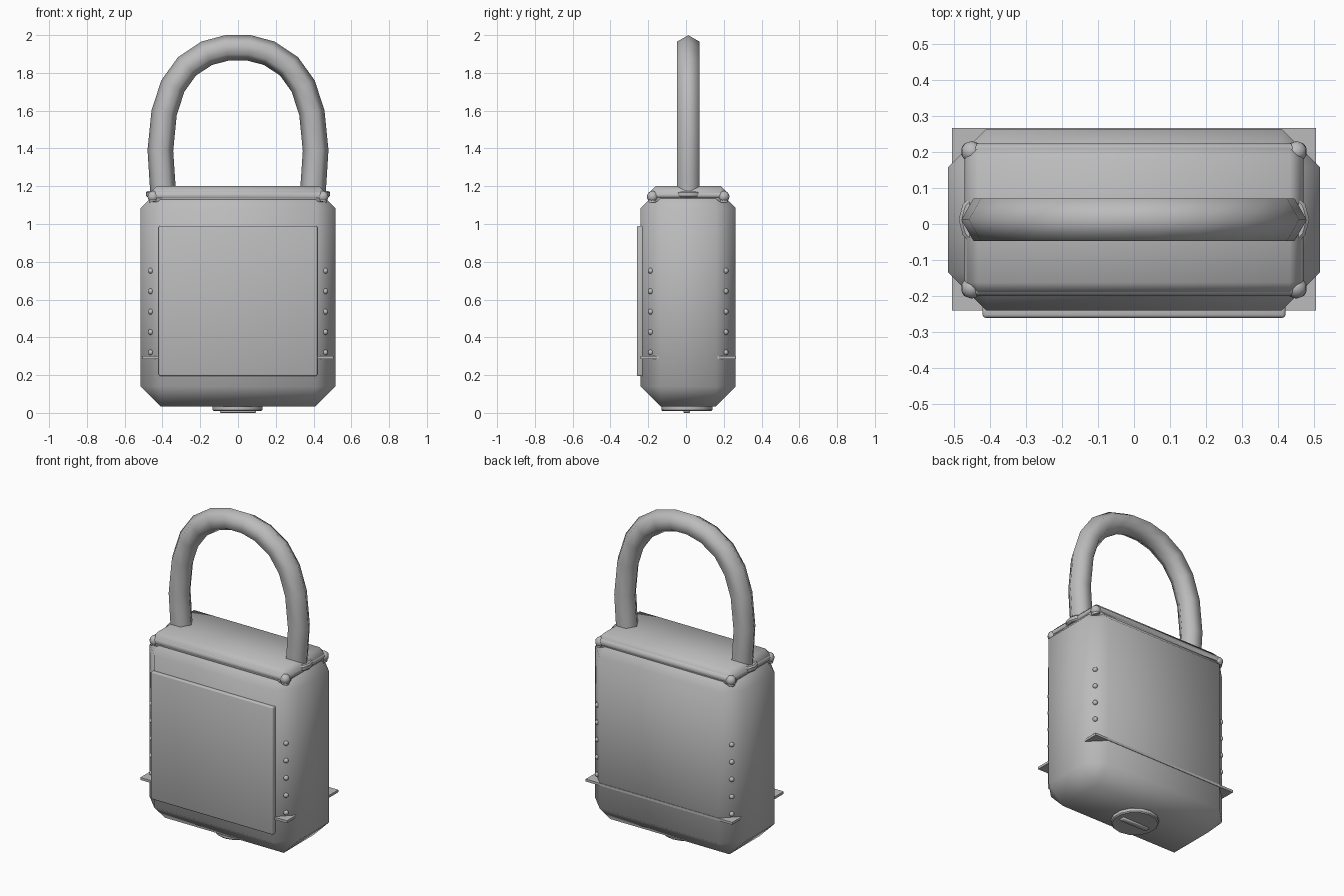
import bpy, bmesh, math
from mathutils import Vector

cube = bpy.data.objects.get("Cube")
if cube:
    bpy.data.objects.remove(cube, do_unlink=True)

steel = bpy.data.materials.new("grey steel")
steel.use_nodes = True
steel.diffuse_color = (0.5, 0.5, 0.5, 1)
steel.node_tree.nodes["Principled BSDF"].inputs["Base Color"].default_value = (0.5, 0.5, 0.5, 1)

MID_Y = 0.012  # depth centre of the body


def finish(name, bm, angle=50):
    bmesh.ops.recalc_face_normals(bm, faces=bm.faces[:])
    mesh = bpy.data.meshes.new(name)
    bm.to_mesh(mesh)
    bm.free()
    mesh.materials.append(steel)
    obj = bpy.data.objects.new(name, mesh)
    bpy.context.collection.objects.link(obj)
    bpy.ops.object.select_all(action='DESELECT')
    obj.select_set(True)
    bpy.context.view_layer.objects.active = obj
    if angle:
        bpy.ops.object.shade_smooth_by_angle(angle=math.radians(angle))
    return obj


def box(name, lo, hi, bevel=0, segments=1, angle=50):
    lo, hi = Vector(lo), Vector(hi)
    bm = bmesh.new()
    bmesh.ops.create_cube(bm, size=1)
    for v in bm.verts:
        v.co = (lo + hi) / 2 + v.co * (hi - lo)
    if bevel:
        bmesh.ops.bevel(bm, geom=bm.edges[:], offset=bevel, segments=segments,
                        profile=0.5, affect='EDGES')
    return finish(name, bm, angle)


def cylinder(name, centre, radius, depth, sides, bevel=0):
    bm = bmesh.new()
    bmesh.ops.create_cone(bm, cap_ends=True, segments=sides, radius1=radius,
                          radius2=radius, depth=depth)
    if bevel:
        rims = [e for e in bm.edges if abs(e.verts[0].co.z - e.verts[1].co.z) < 1e-5]
        bmesh.ops.bevel(bm, geom=rims, offset=bevel, segments=1, affect='EDGES')
    bmesh.ops.translate(bm, verts=bm.verts[:], vec=centre)
    return finish(name, bm, 40)


def tube(name, path, radius, sides, up):
    """Sweep a regular polygon along a path lying in the plane normal to up."""
    bm = bmesh.new()
    pts = [Vector(p) for p in path]
    rings = []
    for i, p in enumerate(pts):
        tangent = (pts[min(i + 1, len(pts) - 1)] - pts[max(i - 1, 0)]).normalized()
        out = tangent.cross(up).normalized()
        turns = [2 * math.pi * k / sides for k in range(sides)]
        rings.append([bm.verts.new(p + radius * (math.cos(a) * out + math.sin(a) * up))
                      for a in turns])
    for a, b in zip(rings, rings[1:]):
        for k in range(sides):
            n = (k + 1) % sides
            bm.faces.new((a[k], a[n], b[n], b[k]))
    bm.faces.new(rings[0])
    bm.faces.new(rings[-1])
    return finish(name, bm, 65)


# Chamfered case and the cap on top of it
box("body", (-0.515, -0.24, 0.035), (0.515, 0.263, 1.19), 0.105)
box("top_cap", (-0.465, -0.195, 1.09), (0.465, 0.217, 1.2), 0.033)

# Raised front plate
box("front_plate", (-0.42, -0.26, 0.195), (0.42, -0.22, 0.99), 0.008, 2)

# Thin square flange around the lower body
box("lower_flange", (-0.505, -0.24, 0.285), (0.505, 0.266, 0.3), angle=0)

# Hexagonal-section shackle
half = [(0.393, 1.12), (0.402, 1.25), (0.411, 1.39), (0.391, 1.59), (0.345, 1.73),
        (0.27, 1.835), (0.165, 1.904), (0.06, 1.932)]
arc = half + [(-x, z) for x, z in reversed(half)]
tube("shackle", [(x, MID_Y, z) for x, z in arc], 0.068, 6, Vector((0, 1, 0)))

# Rounded rails on the front and back edges, with ends turned down
rail = [(0.448, 1.118), (0.452, 1.135), (0.435, 1.152)]
rail += [(-x, z) for x, z in reversed(rail)]
for name, y in (("front_rail", -0.177), ("back_rail", 0.2)):
    tube(name, [(x, y, z) for x, z in rail], 0.024, 10, Vector((0, 1, 0)))

for side, sx in (("left", 1), ("right", -1)):
    # Collar round each shackle leg
    cylinder(side + "_collar", (sx * 0.4, MID_Y, 1.158), 0.086, 0.036, 12, 0.008)
    # Side rail
    tube(side + "_side_rail", [(sx * 0.452, y, 1.153) for y in (-0.177, 0.2)],
         0.018, 8, Vector((0, 0, 1)))
    # Rail corner knobs and rows of rivets on the chamfered corners
    for face, y_knob, y_rivet in (("front", -0.177, -0.187), ("back", 0.2, 0.21)):
        for part, size, x, y, heights in (
                ("rail_knob", 0.03, 0.45, y_knob, [1.145]),
                ("rivet", 0.015, 0.462, y_rivet, [0.32 + 0.108 * i for i in range(5)])):
            bm = bmesh.new()
            for z in heights:
                ball = bmesh.ops.create_uvsphere(bm, u_segments=10, v_segments=8, radius=size)
                bmesh.ops.translate(bm, verts=ball["verts"], vec=(sx * x, y, z))
            finish(f"{face}_{side}_{part}", bm, 60)

# Lock disc underneath with its key slot bar
cylinder("lock_disc", (-0.003, 0.005, 0.025), 0.136, 0.03, 14, 0.006)
box("key_slot", (-0.095, -0.012, 0.0), (0.095, 0.022, 0.015), 0.003)
